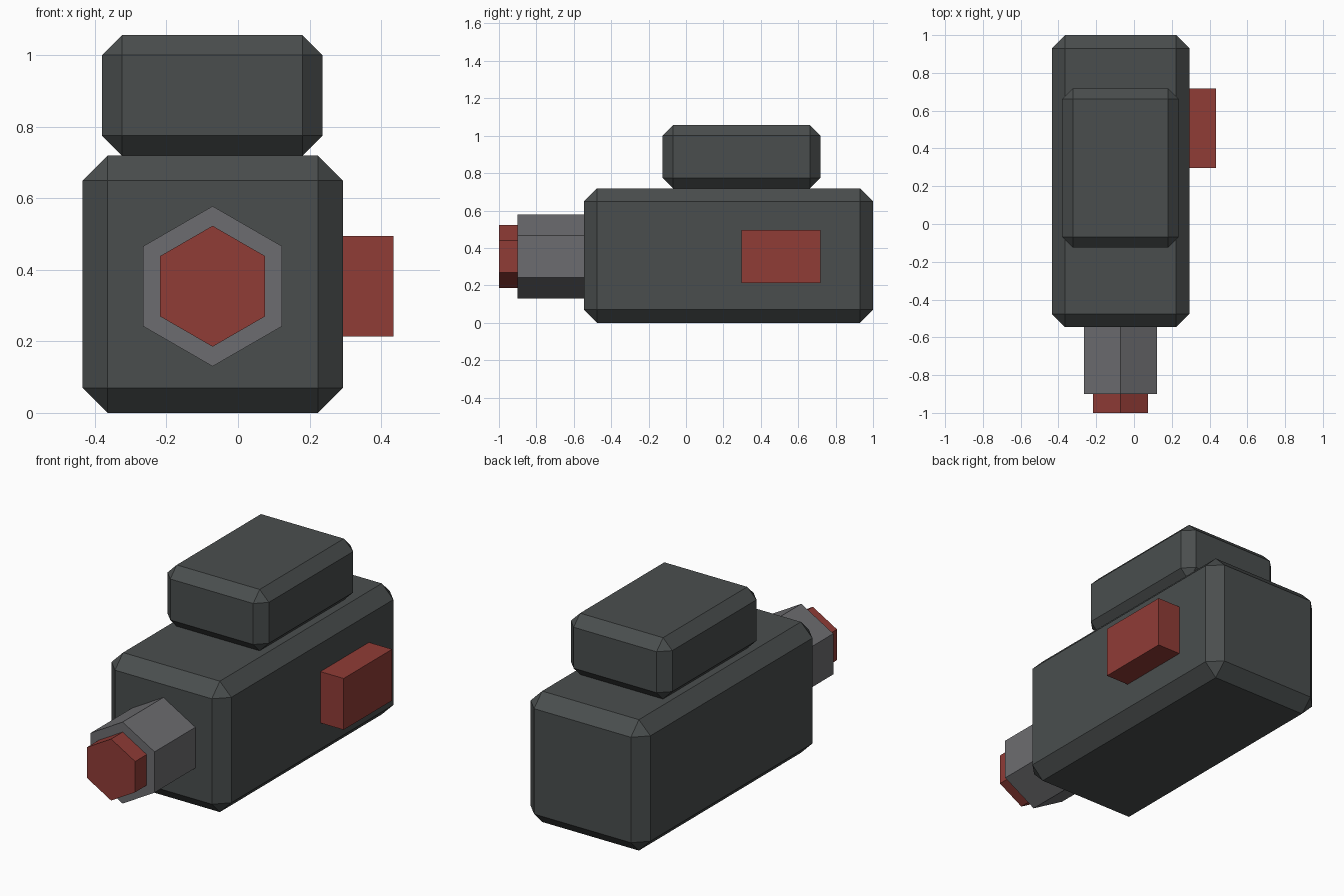
import bpy, bmesh, math
from mathutils import Matrix, Vector

if "Cube" in bpy.data.objects:
    bpy.data.objects.remove(bpy.data.objects["Cube"])


def material(name, rgb):
    m = bpy.data.materials.new(name)
    m.diffuse_color = (*rgb, 1)
    m.use_nodes = True
    m.node_tree.nodes["Principled BSDF"].inputs["Base Color"].default_value = m.diffuse_color
    return m


DARK = material("dark slate", (0.068, 0.076, 0.076))
GREY = material("mid grey", (0.152, 0.152, 0.162))
RED = material("brick red", (0.28, 0.045, 0.037))


def finish(bm, name, mat):
    bmesh.ops.recalc_face_normals(bm, faces=bm.faces)
    mesh = bpy.data.meshes.new(name)
    bm.to_mesh(mesh)
    bm.free()
    mesh.materials.append(mat)
    obj = bpy.data.objects.new(name, mesh)
    bpy.context.collection.objects.link(obj)
    return obj


def box(name, lo, hi, mat, chamfer=0):
    """Box between two corners, with optional chamfered edges."""
    lo, hi = Vector(lo), Vector(hi)
    bm = bmesh.new()
    bmesh.ops.create_cube(bm, size=1, matrix=Matrix.Translation((lo + hi) / 2)
                          @ Matrix.Diagonal((*(hi - lo), 1)))
    if chamfer:
        bmesh.ops.bevel(bm, geom=bm.edges[:], offset=chamfer, offset_type='OFFSET',
                        segments=1, profile=0.5, affect='EDGES')
    return finish(bm, name, mat)


def hex_prism(name, radius, y0, y1, mat, x=-0.071, z=0.354):
    """Six-sided bar along y with a corner pointing up."""
    bm = bmesh.new()
    ring = [bm.verts.new((x + radius * math.sin(i * math.pi / 3), y0,
                          z + radius * math.cos(i * math.pi / 3))) for i in range(6)]
    face = bm.faces.new(ring)
    ext = bmesh.ops.extrude_face_region(bm, geom=[face], use_keep_orig=True)
    verts = [v for v in ext["geom"] if isinstance(v, bmesh.types.BMVert)]
    bmesh.ops.translate(bm, verts=verts, vec=(0, y1 - y0, 0))
    return finish(bm, name, mat)


# Main housing and the smaller housing on top
box("main_body", (-0.435, -0.546, 0), (0.293, 1.0, 0.719), DARK, 0.07)
box("top_housing", (-0.38, -0.125, 0.719), (0.236, 0.718, 1.056), DARK, 0.056)

# Barrel with its coloured tip
hex_prism("barrel", 0.224, -0.9, -0.546, GREY)
hex_prism("barrel_tip", 0.169, -1.0, -0.9, RED)

# Side block
box("side_block", (0.293, 0.297, 0.213), (0.434, 0.718, 0.495), RED)
